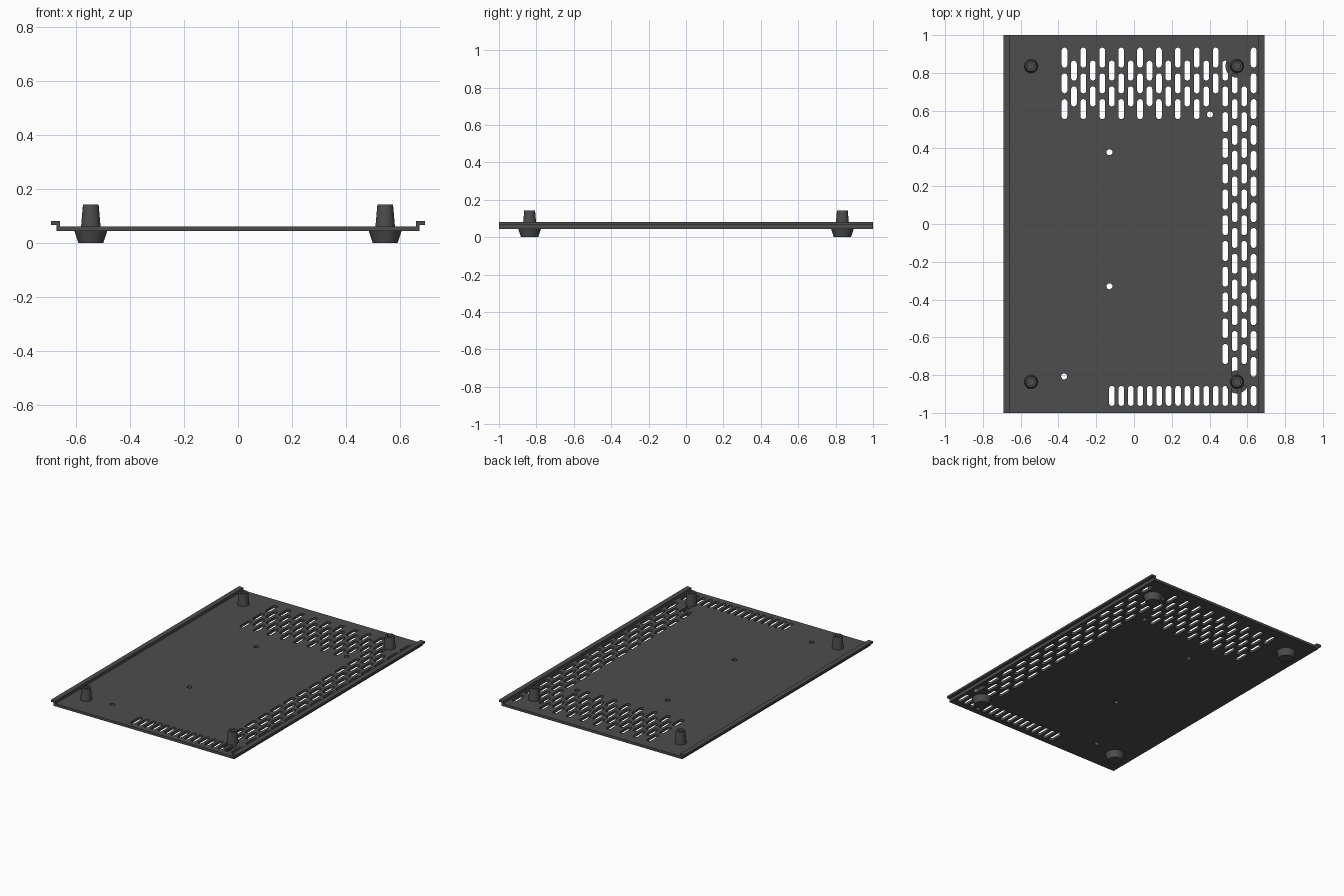
import bpy, bmesh, math

if "Cube" in bpy.data.objects:
    bpy.data.objects.remove(bpy.data.objects["Cube"])

HALF_X, HALF_Y = 0.672, 1.0
Z0, Z1 = 0.045, 0.062          # plate underside and top
PITCH = 0.1364                 # slot spacing along y
FOOT_X, FOOT_Y = 0.545, 0.836

dark = bpy.data.materials.new("dark grey")
dark.diffuse_color = (0.075, 0.075, 0.075, 1)
dark.use_nodes = True
dark.node_tree.nodes["Principled BSDF"].inputs["Base Color"].default_value = dark.diffuse_color


def mesh_object(name, bm):
    bmesh.ops.recalc_face_normals(bm, faces=bm.faces)
    me = bpy.data.meshes.new(name)
    bm.to_mesh(me)
    bm.free()
    me.materials.append(dark)
    ob = bpy.data.objects.new(name, me)
    bpy.context.collection.objects.link(ob)
    return ob


def slot_outline(x, y, r=0.015, length=0.106, n=8):
    """Closed outline with rounded ends; length = 2r gives a round hole."""
    h = length / 2 - r
    pts = []
    for sign, start in ((1, 0), (-1, math.pi)):
        for i in range(n + 1):
            if h < 1e-6 and i == n:
                continue
            a = start + math.pi * i / n
            pts.append((x + r * math.cos(a), y + sign * h + r * math.sin(a)))
    return pts


# Vent slots: staggered rows, even rows start at y 0.88, odd rows half a step lower
EVEN, ODD = 0.881, 0.812
slots = []
for i in range(9):                               # rear field
    x = -0.368 + 0.1 * i
    slots += [(x, EVEN - PITCH * k) for k in range(2 if i == 8 else 3)]
    if i < 8:
        slots += [(x + 0.05, ODD - PITCH * k) for k in range(2)]
for x, top, first, last in ((0.483, ODD, 0, 11), (0.533, EVEN, 1, 12),
                            (0.583, ODD, 1, 11), (0.633, EVEN, 0, 12)):
    slots += [(x, top - PITCH * k) for k in range(first, last + 1)]   # side field
slots += [(-0.117 + 0.05 * i, -0.91) for i in range(16)]              # front row

# Base plate with slots and screw holes
outlines = [[(-HALF_X, -HALF_Y), (HALF_X, -HALF_Y), (HALF_X, HALF_Y), (-HALF_X, HALF_Y)]]
outlines += [slot_outline(x, y) for x, y in slots]
for x, y in ((-0.13, 0.38), (-0.13, -0.33), (-0.37, -0.807), (0.402, 0.58)):
    outlines.append(slot_outline(x, y, 0.016, 0.032))

cu = bpy.data.curves.new("base_plate", 'CURVE')
cu.dimensions = '2D'
cu.fill_mode = 'BOTH'
cu.extrude = (Z1 - Z0) / 2
for pts in outlines:
    sp = cu.splines.new('POLY')
    sp.points.add(len(pts) - 1)
    for p, (x, y) in zip(sp.points, pts):
        p.co = (x, y, 0, 1)
    sp.use_cyclic_u = True
    sp.use_smooth = False
cu.materials.append(dark)
plate = bpy.data.objects.new("base_plate", cu)
plate.location.z = (Z0 + Z1) / 2
bpy.context.collection.objects.link(plate)
bpy.context.view_layer.objects.active = plate
plate.select_set(True)
bpy.ops.object.convert(target='MESH')

# Stepped flanges along both long sides
for name, s in (("left_flange", -1), ("right_flange", 1)):
    profile = [(0.659, Z1), (HALF_X, Z1), (HALF_X, 0.067), (0.692, 0.067),
               (0.692, 0.081), (0.659, 0.081)]
    bm = bmesh.new()
    f = bm.faces.new([bm.verts.new((s * x, -HALF_Y, z)) for x, z in profile])
    ext = bmesh.ops.extrude_face_region(bm, geom=[f])
    bmesh.ops.translate(bm, vec=(0, 2 * HALF_Y, 0),
                        verts=[v for v in ext["geom"] if isinstance(v, bmesh.types.BMVert)])
    mesh_object(name, bm)

# Push-in feet: tapered pad below, tapered stem with a blind hole above
FOOT = [(0, 0), (0.046, 0), (0.061, Z0), (0.036, Z0), (0.036, Z1),
        (0.029, 0.143), (0.018, 0.143), (0.018, 0.11), (0, 0.11)]
N = 32
for fx, side in ((-FOOT_X, "left"), (FOOT_X, "right")):
    for fy, end in ((-FOOT_Y, "front"), (FOOT_Y, "rear")):
        bm = bmesh.new()
        rings = []
        for r, z in FOOT[1:-1]:
            rings.append([bm.verts.new((r * math.cos(2 * math.pi * i / N),
                                        r * math.sin(2 * math.pi * i / N), z))
                          for i in range(N)])
        for a, b in zip(rings, rings[1:]):
            for i in range(N):
                j = (i + 1) % N
                bm.faces.new((a[i], a[j], b[j], b[i]))
        bm.faces.new(rings[0])
        bm.faces.new(rings[-1])
        foot = mesh_object(f"{end}_{side}_foot", bm)
        foot.location = (fx, fy, 0)
        bpy.ops.object.select_all(action='DESELECT')
        foot.select_set(True)
        bpy.context.view_layer.objects.active = foot
        bpy.ops.object.shade_smooth_by_angle(angle=math.radians(25))
